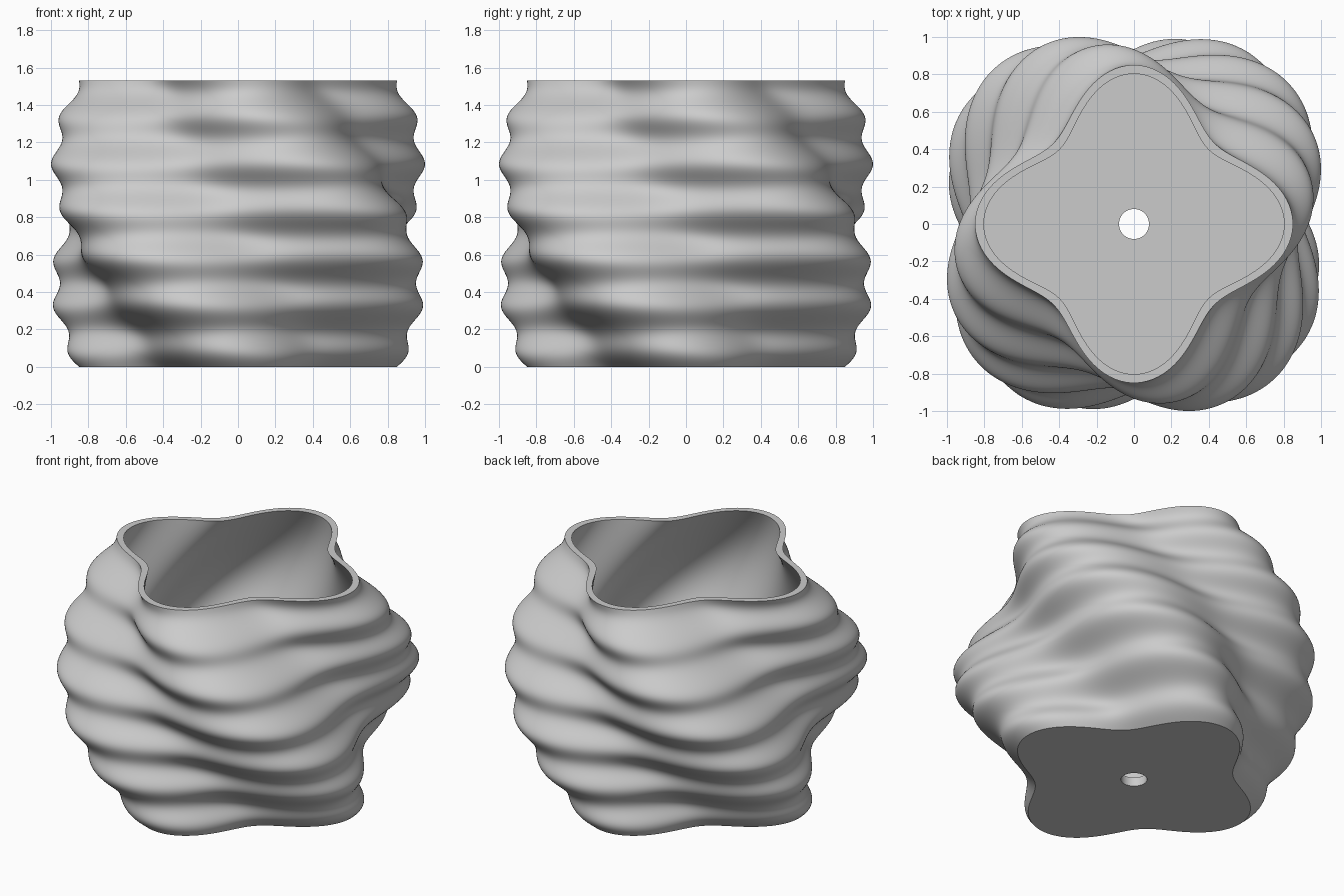
import bpy
import bmesh
from math import sin, cos, pi

if "Cube" in bpy.data.objects:
    bpy.data.objects.remove(bpy.data.objects["Cube"])

HEIGHT = 1.53
WALL = 0.047
FLOOR = 0.06
HOLE = 0.08
SIDES = 240
ROWS = 144


def radius(angle, z, ripple):
    """Four-lobed section that bulges, twists a quarter turn and ripples."""
    t = z / HEIGHT
    lobes = 0.12 * cos(4 * (angle + t * pi / 2))
    return 0.73 + 0.245 * sin(pi * t) + lobes + ripple * sin(12 * pi * t)


def add_ring(bm, z, radius_at):
    ring = []
    for i in range(SIDES):
        a = 2 * pi * i / SIDES
        r = radius_at(a)
        ring.append(bm.verts.new((r * cos(a), r * sin(a), z)))
    return ring


def bridge(bm, low, high):
    for i in range(SIDES):
        j = (i + 1) % SIDES
        bm.faces.new((low[i], low[j], high[j], high[i]))


bm = bmesh.new()
rings = []

# Drain hole at the underside, then the rippled outer wall
rings.append(add_ring(bm, 0, lambda a: HOLE))
for k in range(ROWS + 1):
    z = HEIGHT * k / ROWS
    rings.append(add_ring(bm, z, lambda a: radius(a, z, 0.025)))

# Smooth inner wall from the rim down to the floor
inner_rows = ROWS // 2
for k in range(inner_rows + 1):
    z = HEIGHT + (FLOOR - HEIGHT) * k / inner_rows
    rings.append(add_ring(bm, z, lambda a: radius(a, z, 0) - WALL))

# Floor edge of the drain hole
rings.append(add_ring(bm, FLOOR, lambda a: HOLE))

for low, high in zip(rings, rings[1:] + rings[:1]):
    bridge(bm, low, high)
bmesh.ops.recalc_face_normals(bm, faces=bm.faces)

mesh = bpy.data.meshes.new("planter_pot")
bm.to_mesh(mesh)
bm.free()
pot = bpy.data.objects.new("planter_pot", mesh)
bpy.context.collection.objects.link(pot)

# Plain grey finish
color = (0.6, 0.6, 0.6, 1)
grey = bpy.data.materials.new("plain_grey")
grey.use_nodes = True
grey.diffuse_color = color
grey.node_tree.nodes["Principled BSDF"].inputs["Base Color"].default_value = color
mesh.materials.append(grey)

# Smooth walls with crisp rim and base edges
bpy.ops.object.select_all(action="DESELECT")
pot.select_set(True)
bpy.context.view_layer.objects.active = pot
bpy.ops.object.shade_smooth_by_angle(angle=pi / 5)
